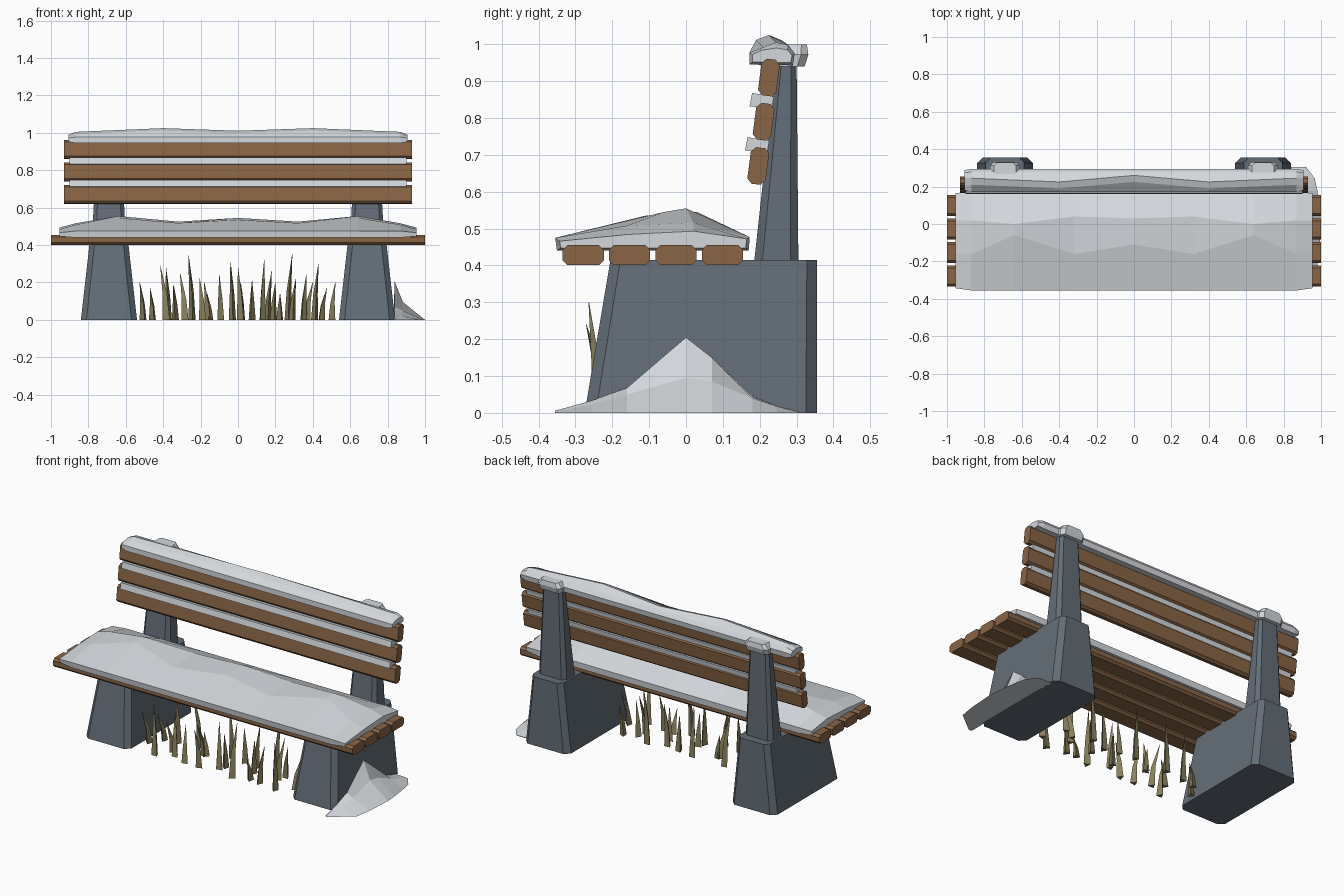
import bpy, bmesh, math, random

if "Cube" in bpy.data.objects:
    bpy.data.objects.remove(bpy.data.objects["Cube"])

random.seed(4)


def material(name, rgb):
    m = bpy.data.materials.new(name)
    m.diffuse_color = (*rgb, 1)
    m.use_nodes = True
    m.node_tree.nodes["Principled BSDF"].inputs["Base Color"].default_value = m.diffuse_color
    return m


STONE = material("blue grey stone", (0.125, 0.155, 0.185))
WOOD = material("brown wood", (0.25, 0.13, 0.06))
SNOW = material("snow", (0.66, 0.69, 0.72))
GRASS = material("dry grass", (0.25, 0.22, 0.11))


def loft(name, rings, mat):
    """Skin a row of equal-length point rings and close both ends."""
    bm = bmesh.new()
    rows = [[bm.verts.new(p) for p in ring] for ring in rings]
    n = len(rows[0])
    for a, b in zip(rows, rows[1:]):
        for i in range(n):
            j = (i + 1) % n
            bm.faces.new((a[i], a[j], b[j], b[i]))
    bm.faces.new(rows[0][::-1])
    bm.faces.new(rows[-1])
    bmesh.ops.recalc_face_normals(bm, faces=bm.faces)
    mesh = bpy.data.meshes.new(name)
    bm.to_mesh(mesh)
    bm.free()
    mesh.materials.append(mat)
    ob = bpy.data.objects.new(name, mesh)
    bpy.context.collection.objects.link(ob)
    return ob


def octagon(hw, hh, c):
    """Rectangle with cut corners, centred on the origin."""
    return [(-hw + c, -hh), (hw - c, -hh), (hw, -hh + c), (hw, hh - c),
            (hw - c, hh), (-hw + c, hh), (-hw, hh - c), (-hw, -hh + c)]


def plan_ring(x, hw, y0, y1, z, c):
    cy = (y0 + y1) / 2
    return [(x + u, cy + v, z) for u, v in octagon(hw, (y1 - y0) / 2, c)]


def slat(name, half_len, cy, cz, hw, hh, tilt=0.0):
    s, c = math.sin(tilt), math.cos(tilt)
    sec = [(cy + u * c + v * s, cz - u * s + v * c) for u, v in octagon(hw, hh, 0.013)]
    loft(name, [[(x, y, z) for y, z in sec] for x in (-half_len, half_len)], WOOD)


# Stone supports with tapered posts and snow caps
for side, x in (("left", -0.69), ("right", 0.69)):
    loft(side + "_base", [plan_ring(x, 0.15, -0.275, 0.355, 0, 0.03),
                          plan_ring(x, 0.103, -0.205, 0.355, 0.415, 0.027)], STONE)
    loft(side + "_post", [plan_ring(x, 0.092, 0.185, 0.305, 0.41, 0.022),
                          plan_ring(x, 0.063, 0.245, 0.30, 0.96, 0.015)], STONE)
    loft(side + "_post_snow", [plan_ring(x, 0.076, 0.235, 0.322, 0.94, 0.02),
                               plan_ring(x, 0.080, 0.235, 0.332, 0.972, 0.02),
                               plan_ring(x, 0.058, 0.245, 0.328, 1.0, 0.015)], SNOW)

# Seat and back slats
for i in range(4):
    slat(f"seat_slat_{i + 1}", 1.0, -0.279 + i * 0.126, 0.428, 0.056, 0.027)
for i in range(3):
    slat(f"back_slat_{i + 1}", 0.93, 0.196 + i * 0.0145, 0.67 + i * 0.12, 0.025, 0.05, 0.13)

# Snow lying between the back slats
for i in range(2):
    dy, dz = i * 0.0125, i * 0.12
    sec = [(0.160, 0.712), (0.167, 0.748), (0.226, 0.738), (0.22, 0.705)]
    loft(f"back_gap_snow_{i + 1}", [[(x, y + dy, z + dz) for y, z in sec]
                                    for x in (-0.90, 0.90)], SNOW)

# Seat snow: x, front ridge y/z, back ridge y/z, mirrored across x = 0
half = [(0.0, -0.11, 0.535, 0.03, 0.545), (0.32, -0.16, 0.517, 0.04, 0.525),
        (0.64, -0.06, 0.545, 0.0, 0.555), (0.87, -0.16, 0.508, 0.02, 0.516)]
stations = [(-x, *r) for x, *r in half[:0:-1]] + half


def seat_ring(x, yf, zf, yb, zb):
    return [(x, -0.35, 0.44), (x, -0.355, 0.475), (x, yf, zf),
            (x, yb, zb), (x, 0.173, 0.477), (x, 0.17, 0.44)]


def seat_end(x):
    return [(x, -0.34, 0.447), (x, -0.343, 0.466), (x, -0.16, 0.484),
            (x, 0.02, 0.493), (x, 0.165, 0.472), (x, 0.162, 0.447)]


loft("seat_snow", [seat_end(-0.955)] + [seat_ring(*s) for s in stations] + [seat_end(0.955)], SNOW)

# Snow along the top rail: x, crest y, crest z
crest = [(-0.87, 0.245, 1.005), (-0.4, 0.225, 1.025), (0, 0.26, 1.011),
         (0.4, 0.225, 1.025), (0.87, 0.245, 1.005)]
rings = [[(x, 0.172, 0.945), (x, 0.172, 0.977), (x, cy - 0.035, cz - 0.013), (x, cy, cz),
          (x, 0.278, 0.998), (x, 0.295, 0.975), (x, 0.29, 0.943)] for x, cy, cz in crest]


def rail_end(x):
    return [(x, 0.18, 0.952), (x, 0.18, 0.972), (x, 0.205, 0.984), (x, 0.245, 0.99),
            (x, 0.275, 0.985), (x, 0.288, 0.97), (x, 0.284, 0.95)]


loft("top_rail_snow", [rail_end(-0.905)] + rings + [rail_end(0.905)], SNOW)

# Snow drift against the right support: y, crest z, ridge x, ridge z, outer x
drift = [(-0.355, 0.006, 0.842, 0.003, 0.85), (-0.257, 0.033, 0.87, 0.022, 0.974),
         (-0.16, 0.068, 0.88, 0.05, 0.99), (0, 0.205, 0.882, 0.095, 1.0),
         (0.07, 0.15, 0.885, 0.085, 0.995), (0.18, 0.045, 0.895, 0.04, 0.98),
         (0.245, 0.02, 0.90, 0.018, 0.966), (0.305, 0.004, 0.905, 0.003, 0.92)]
loft("snow_drift", [[(0.83, y, 0), (0.838, y, zc), (xr, y, zr), (xo, y, 0)]
                    for y, zc, xr, zr, xo in drift], SNOW)

# Dry grass blades under the seat: tip x and height
blades = [(-.525, .2), (-.47, .17), (-.415, .29), (-.385, .28), (-.345, .19), (-.31, .25),
          (-.265, .35), (-.205, .22), (-.18, .2), (-.165, .14), (-.1, .24), (-.04, .31),
          (0, .28), (.015, .2), (.075, .21), (.14, .32), (.18, .26), (.2, .2), (.225, .14),
          (.29, .35), (.31, .22), (.365, .24), (.4, .2), (.43, .3), (.475, .17), (.52, .2)]
for i, (x, h) in enumerate(blades):
    bx = x * 0.95 + random.uniform(-0.012, 0.012)
    by = -0.1 + 0.11 * math.sin(i * 2.4) - 0.03
    ty = by + random.uniform(-0.05, 0.05)
    spin = random.uniform(0, 2)
    rings = []
    for t, r in ((0, 0.022), (0.45, 0.014), (1, 0.001)):
        cx, cy = bx + (x - bx) * t * t, by + (ty - by) * t * t
        rings.append([(cx + r * math.cos(spin + k * 2.094),
                       cy + r * math.sin(spin + k * 2.094), h * t) for k in range(3)])
    loft(f"grass_blade_{i + 1}", rings, GRASS)
